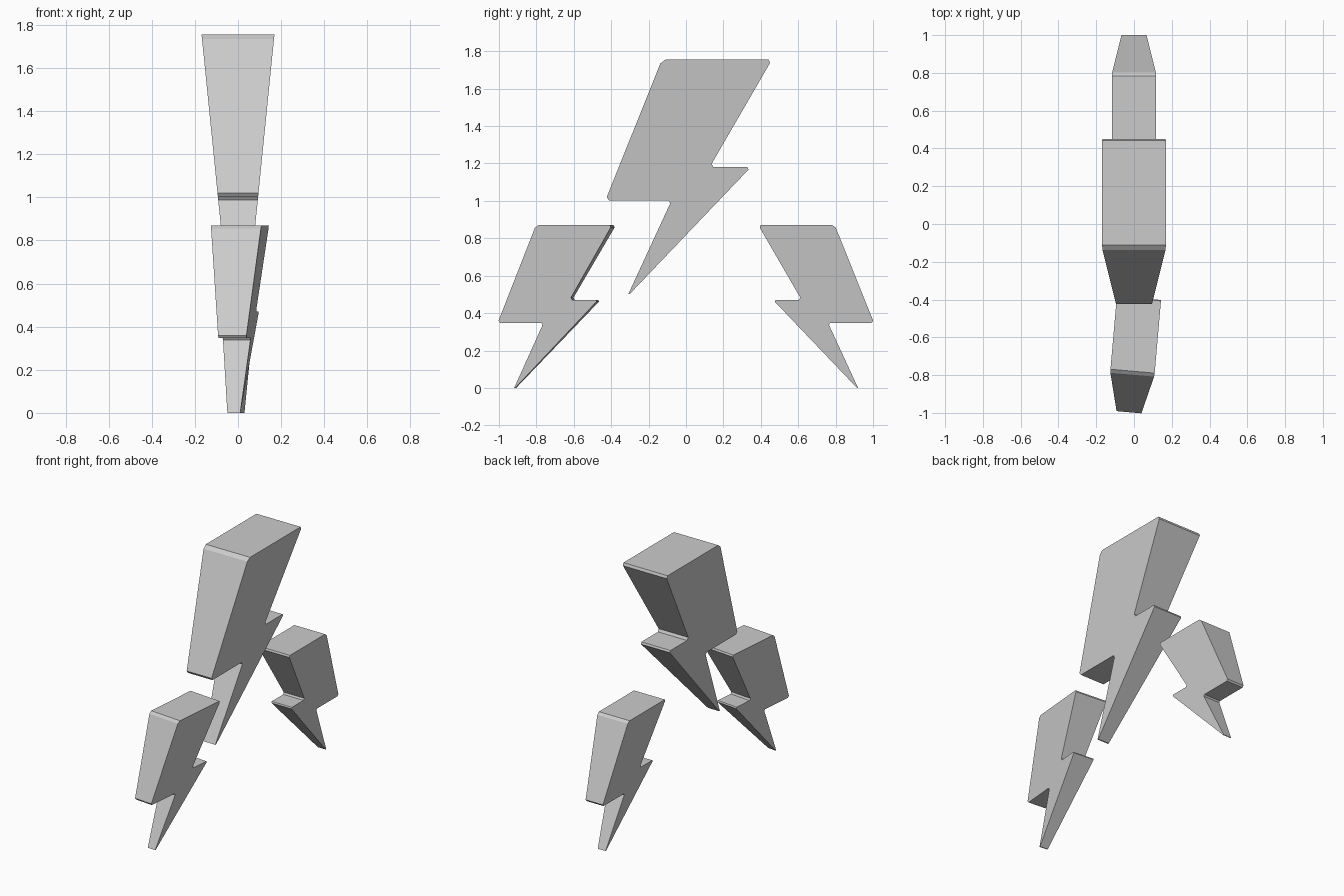
import bpy, bmesh
from math import radians
from mathutils import Matrix

if "Cube" in bpy.data.objects:
    bpy.data.objects.remove(bpy.data.objects["Cube"])

# Side profile (y, z) of the large bolt, corners lightly chamfered
PROFILE = [
    (-0.137, 1.735), (-0.110, 1.755), (0.442, 1.755), (0.449, 1.737),
    (0.137, 1.198), (0.147, 1.180), (0.328, 1.180), (0.334, 1.167),
    (-0.300, 0.503), (-0.308, 0.503), (-0.084, 0.988), (-0.094, 1.003),
    (-0.412, 1.003), (-0.424, 1.020),
]
Z_MIN, Z_MAX = 0.503, 1.755
HALF_BOTTOM, HALF_TOP = 0.043, 0.169


def half_width(z):
    # Thickness tapers from top to tip
    t = (z - Z_MIN) / (Z_MAX - Z_MIN)
    return HALF_BOTTOM + t * (HALF_TOP - HALF_BOTTOM)


def make_bolt(name, transform):
    bm = bmesh.new()
    sides = [[bm.verts.new((s * half_width(z), y, z)) for y, z in PROFILE]
             for s in (-1, 1)]
    left, right = sides
    bm.faces.new(left)
    bm.faces.new(right[::-1])
    n = len(PROFILE)
    for i in range(n):
        j = (i + 1) % n
        bm.faces.new((left[i], right[i], right[j], left[j]))
    bm.transform(transform)
    bmesh.ops.recalc_face_normals(bm, faces=bm.faces)
    mesh = bpy.data.meshes.new(name)
    bm.to_mesh(mesh)
    bm.free()
    obj = bpy.data.objects.new(name, mesh)
    bpy.context.collection.objects.link(obj)
    return obj


def move(y, z):
    return Matrix.Translation((0, y, z))


# Large central bolt
make_bolt("large_bolt", Matrix.Identity(4))

# Small bolts: scaled copies standing on the ground
S = 0.695
small = Matrix.Diagonal((S, S, S, 1)) @ move(0, -Z_MIN)
flip = Matrix.Diagonal((1, -1, 1, 1))

# Rear bolt is mirrored front to back
make_bolt("rear_small_bolt", move(0.706, 0) @ flip @ small)

# Front bolt is turned slightly about its own vertical axis
turn = move(-0.692, 0) @ Matrix.Rotation(radians(-5), 4, 'Z') @ move(0.695, 0)
make_bolt("front_small_bolt", turn @ move(-0.706, 0) @ small)
